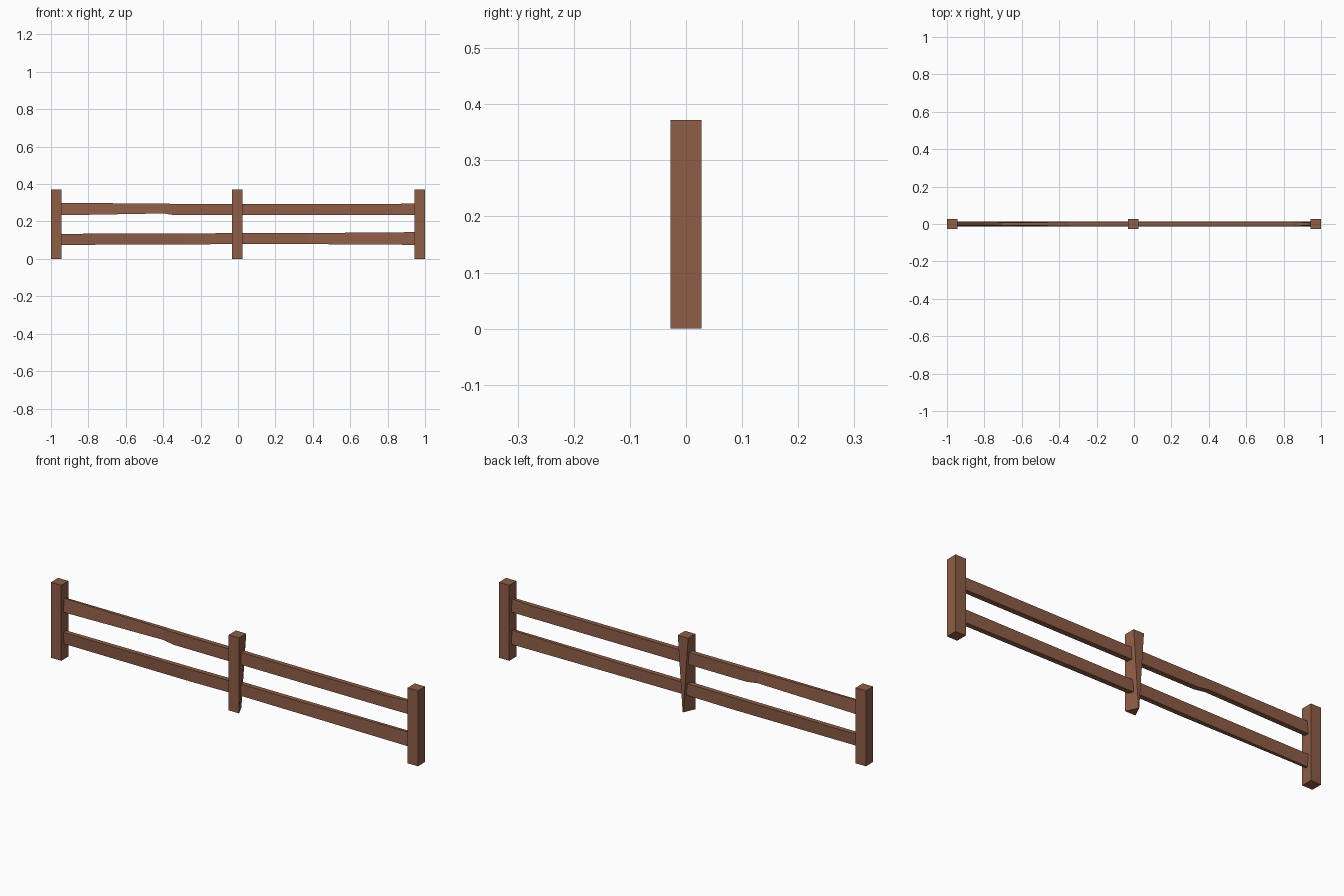
import bpy
import bmesh

cube = bpy.data.objects.get("Cube")
if cube:
    bpy.data.objects.remove(cube, do_unlink=True)

BROWN = (0.27, 0.11, 0.063, 1.0)
wood = bpy.data.materials.new("brown wood")
wood.use_nodes = True
wood.diffuse_color = BROWN
wood.node_tree.nodes["Principled BSDF"].inputs["Base Color"].default_value = BROWN


def loft(name, rings):
    """Skin a closed solid through rings of four points."""
    bm = bmesh.new()
    loops = [[bm.verts.new(p) for p in ring] for ring in rings]
    for a, b in zip(loops, loops[1:]):
        for i in range(4):
            j = (i + 1) % 4
            bm.faces.new((a[i], a[j], b[j], b[i]))
    bm.faces.new(loops[0])
    bm.faces.new(loops[-1])
    bmesh.ops.recalc_face_normals(bm, faces=bm.faces)
    mesh = bpy.data.meshes.new(name)
    bm.to_mesh(mesh)
    bm.free()
    mesh.materials.append(wood)
    obj = bpy.data.objects.new(name, mesh)
    bpy.context.collection.objects.link(obj)
    return obj


def post(name, x, foot_back=0.028):
    """Square post; foot_back is the half width of the foot's back edge."""
    h, top = 0.028, 0.372
    rings = [[(x - h, -h, z), (x + h, -h, z), (x + b, h, z), (x - b, h, z)]
             for z, b in ((0, foot_back), (top, h))]
    return loft(name, rings)


def rail(name, sections):
    """Rough plank from sections of x, bottom, top, half depth below and above."""
    rings = [[(x, -lo, z0), (x, lo, z0), (x, hi, z1), (x, -hi, z1)]
             for x, z0, z1, lo, hi in sections]
    return loft(name, rings)


# Posts, the middle one hewn to a wedge at the back of its foot
post("right_post", -0.972)
post("middle_post", -0.003, 0.002)
post("left_post", 0.972)

# Upper rail with a shallow notch underneath
rail("upper_rail", [
    (-0.96, 0.233, 0.299, 0.012, 0.004),
    (-0.40, 0.243, 0.296, 0.013, 0.010),
    (-0.34, 0.234, 0.294, 0.013, 0.012),
    (0.85, 0.234, 0.294, 0.013, 0.012),
    (0.96, 0.234, 0.298, 0.011, 0.005),
])

# Lower rail, slightly twisted and uneven
rail("lower_rail", [
    (-0.96, 0.075, 0.134, 0.006, 0.012),
    (-0.25, 0.077, 0.136, 0.012, 0.012),
    (0.00, 0.080, 0.138, 0.012, 0.012),
    (0.37, 0.079, 0.138, 0.013, 0.012),
    (0.96, 0.075, 0.143, 0.012, 0.006),
])
